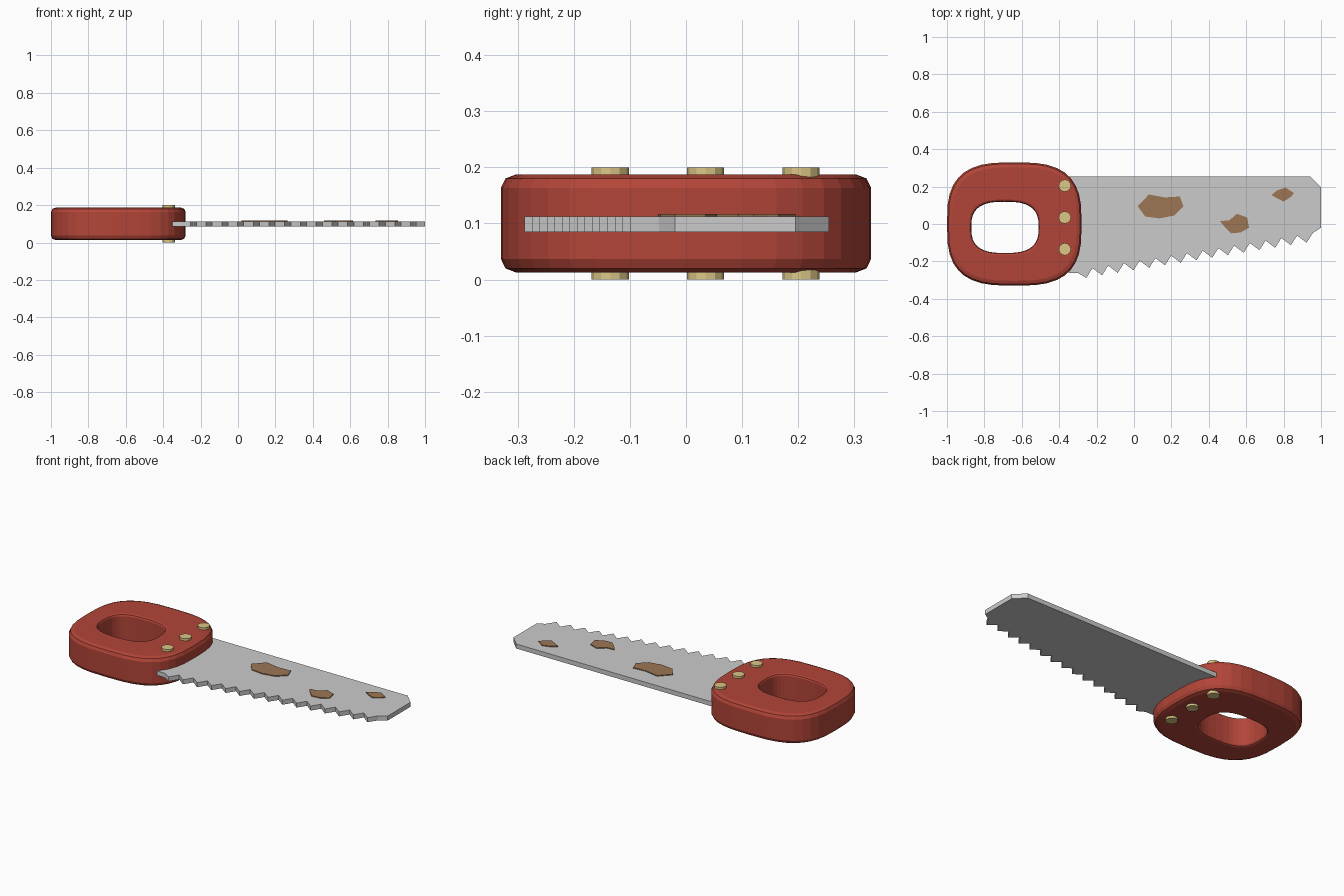
import bpy, bmesh, math

if "Cube" in bpy.data.objects:
    bpy.data.objects.remove(bpy.data.objects["Cube"])


def material(name, rgb):
    m = bpy.data.materials.new(name)
    m.diffuse_color = (*rgb, 1)
    m.use_nodes = True
    m.node_tree.nodes["Principled BSDF"].inputs["Base Color"].default_value = m.diffuse_color
    return m


def finish(bm, name, mat=None):
    bmesh.ops.recalc_face_normals(bm, faces=bm.faces)
    me = bpy.data.meshes.new(name)
    bm.to_mesh(me)
    bm.free()
    ob = bpy.data.objects.new(name, me)
    bpy.context.collection.objects.link(ob)
    if mat:
        me.materials.append(mat)
    return ob


def slab(name, outline, z0, z1, mat=None):
    bm = bmesh.new()
    face = bm.faces.new([bm.verts.new((x, y, z0)) for x, y in outline])
    ext = bmesh.ops.extrude_face_region(bm, geom=[face], use_keep_orig=True)
    for v in ext["geom"]:
        if isinstance(v, bmesh.types.BMVert):
            v.co.z = z1
    bmesh.ops.triangulate(bm, faces=[f for f in bm.faces if len(f.verts) > 4])
    return finish(bm, name, mat)


def rounded_ring(bm, cx, cy, a, b, n, z, count=36):
    ring = []
    for i in range(count):
        t = 2 * math.pi * i / count
        c, s = math.cos(t), math.sin(t)
        ring.append(bm.verts.new((
            cx + a * math.copysign(abs(c) ** (2 / n), c),
            cy + b * math.copysign(abs(s) ** (2 / n), s), z)))
    return ring


red = material("red_paint", (0.45, 0.06, 0.04))
brass = material("brass", (0.72, 0.57, 0.24))
rust = material("rust", (0.34, 0.18, 0.09))

# Handle: bevelled cross-section swept around outer outline and grip hole
Z0, Z1 = 0.013, 0.187
bm = bmesh.new()
rings = []
steps = [(0.026, 0.0), (0.008, 0.007), (0.0, 0.024)]
outer = [(d, Z0 + h) for d, h in steps] + [(d, Z1 - h) for d, h in reversed(steps)]
for d, z in outer:
    rings.append(rounded_ring(bm, -0.64, 0, 0.36 - d, 0.33 - d, 3.0, z))
steps = [(0.012, 0.0), (0.004, 0.004), (0.0, 0.012)]
inner = [(d, Z1 - h) for d, h in steps] + [(d, Z0 + h) for d, h in reversed(steps)]
for d, z in inner:
    rings.append(rounded_ring(bm, -0.69, -0.018, 0.18 + d, 0.137 + d, 2.8, z))
for k, ra in enumerate(rings):
    rb = rings[(k + 1) % len(rings)]
    for i in range(len(ra)):
        j = (i + 1) % len(ra)
        bm.faces.new((ra[i], ra[j], rb[j], rb[i]))
finish(bm, "handle", red)

# Blade with sawtooth lower edge
outline = [(-0.35, 0.255), (-0.35, -0.262), (-0.30, -0.262)]
TEETH = 15
for i in range(TEETH):
    f = i / (TEETH - 1)
    x, y = -0.255 + 1.178 * f, -0.288 + 0.188 * f
    outline += [(x, y), (x + 0.033, y + 0.052)]
outline += [(1.0, -0.02), (1.0, 0.195), (0.94, 0.255)]
slab("blade", outline, 0.085, 0.112)

# Rust patches on the upper face
patches = [
    [(0.02, 0.095), (0.08, 0.158), (0.165, 0.142), (0.245, 0.147),
     (0.265, 0.094), (0.215, 0.045), (0.137, 0.03), (0.06, 0.04)],
    [(0.46, 0.015), (0.51, 0.02), (0.55, 0.055), (0.605, 0.035),
     (0.615, -0.02), (0.57, -0.045), (0.52, -0.05), (0.48, -0.01)],
    [(0.735, 0.155), (0.765, 0.18), (0.81, 0.195), (0.855, 0.165),
     (0.84, 0.145), (0.80, 0.12), (0.76, 0.14)],
]
for k, p in enumerate(patches):
    slab(f"rust_patch_{k + 1}", p, 0.108, 0.117, rust)

# Rivets through the handle
for k, y in enumerate((0.205, 0.035, -0.135)):
    pts = [(-0.37 + 0.033 * math.cos(math.tau * i / 12),
            y + 0.033 * math.sin(math.tau * i / 12)) for i in range(12)]
    slab(f"rivet_{k + 1}", pts, 0.0, 0.2, brass)
